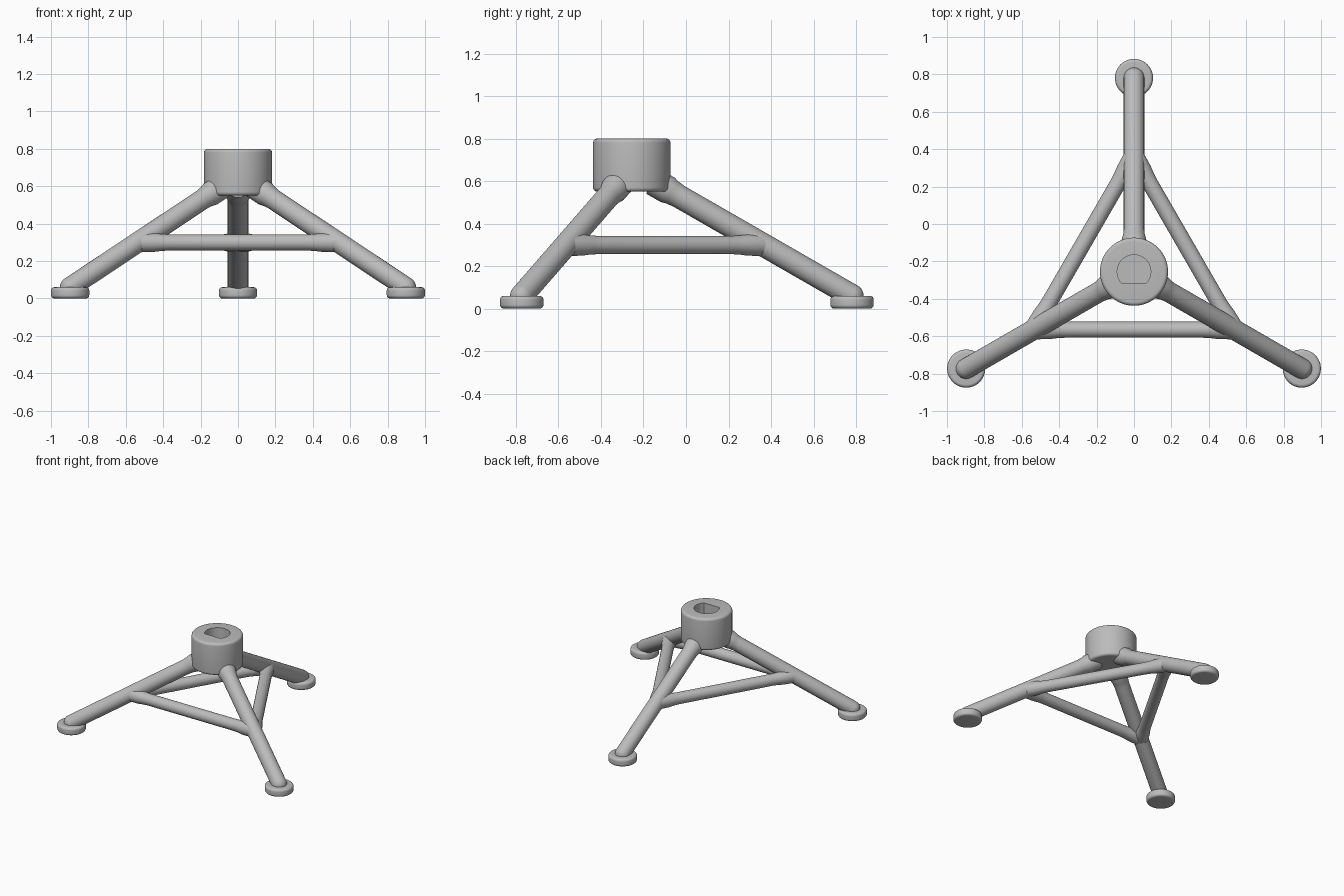
import bpy
import bmesh
from math import radians, sin, cos, pi
from mathutils import Vector

cube = bpy.data.objects.get("Cube")
if cube:
    bpy.data.objects.remove(cube, do_unlink=True)

HUB = Vector((0, -0.255, 0))
FOOT_R, BRACE_R = 1.036, 0.62

grey = bpy.data.materials.new("plain grey")
grey.use_nodes = True
grey.diffuse_color = (0.5, 0.5, 0.5, 1)
grey.node_tree.nodes["Principled BSDF"].inputs["Base Color"].default_value = (0.5, 0.5, 0.5, 1)


def finish(name, bm):
    bmesh.ops.recalc_face_normals(bm, faces=bm.faces)
    mesh = bpy.data.meshes.new(name)
    bm.to_mesh(mesh)
    bm.free()
    mesh.materials.append(grey)
    obj = bpy.data.objects.new(name, mesh)
    bpy.context.collection.objects.link(obj)
    return obj


def smooth(obj):
    bpy.ops.object.select_all(action='DESELECT')
    obj.select_set(True)
    bpy.context.view_layer.objects.active = obj
    bpy.ops.object.shade_smooth_by_angle(angle=radians(35))


def lathe(name, start, axis, profile, sides=40):
    """Closed solid of revolution; profile holds (distance along axis, radius)."""
    rot = axis.to_track_quat('Z', 'Y')
    bm = bmesh.new()
    rings = [[bm.verts.new(start + rot @ Vector((r * cos(2 * pi * i / sides),
                                                 r * sin(2 * pi * i / sides), d)))
              for i in range(sides)] for d, r in profile]
    for a, b in zip(rings, rings[1:]):
        for i in range(sides):
            j = (i + 1) % sides
            bm.faces.new((a[i], a[j], b[j], b[i]))
    bm.faces.new(rings[0])
    bm.faces.new(rings[-1])
    return finish(name, bm)


def rounded(radius, height, edge, steps=6):
    """Disc profile with rounded rims."""
    arc = [(edge * (1 - cos(a)), radius - edge * (1 - sin(a)))
           for a in (pi / 2 * k / steps for k in range(steps + 1))]
    return arc + [(height - d, r) for d, r in reversed(arc)]


def on_leg(angle, r):
    """Point on a leg's centre line at distance r from the hub axis."""
    return HUB + Vector((r * cos(angle), r * sin(angle), 0.06 + 0.575 * (FOOT_R - r)))


# Hub with a D-shaped socket in its top
UP = Vector((0, 0, 1))
hub = lathe("hub", HUB + UP * 0.55, UP, rounded(0.182, 0.25, 0.02), 64)
bm = bmesh.new()
outline = [bm.verts.new(HUB + Vector((0.09 * cos(a), max(0.09 * sin(a), -0.06), 0.66)))
           for a in (radians(-41.8 + k * 263.6 / 32) for k in range(33))]
face = bm.faces.new(outline)
walls = bmesh.ops.extrude_face_region(bm, geom=[face])
bmesh.ops.translate(bm, vec=(0, 0, 0.3),
                    verts=[v for v in walls["geom"] if isinstance(v, bmesh.types.BMVert)])
cutter = finish("socket_cutter", bm)
cutter.hide_render = True
cut = hub.modifiers.new("socket", 'BOOLEAN')
cut.operation = 'DIFFERENCE'
cut.solver = 'EXACT'
cut.object = cutter
bpy.context.view_layer.objects.active = hub
bpy.ops.object.modifier_apply(modifier=cut.name)
bpy.data.objects.remove(cutter, do_unlink=True)
smooth(hub)

angles = {"back": radians(90), "right": radians(210), "left": radians(330)}
for side, ang in angles.items():
    # Round foot pad
    foot = on_leg(ang, FOOT_R)
    foot.z = 0
    smooth(lathe(side + "_foot", foot, UP, rounded(0.102, 0.06, 0.018), 48))

    # Sloping leg, flared at the hub and domed inside the foot
    top, end = on_leg(ang, 0.1), on_leg(ang, FOOT_R)
    length = (end - top).length
    dome = [(length + 0.055 * sin(a), 0.055 * cos(a))
            for a in (radians(k * 12) for k in range(8))]
    leg = lathe(side + "_leg", top, end - top,
                [(0, 0.066), (0.08, 0.066), (0.105, 0.059), (0.14, 0.055)] + dome)
    # Keep the dome from dipping under the foot pad
    for v in leg.data.vertices:
        v.co.z = max(v.co.z, 0.01)
    smooth(leg)

    # Horizontal brace to the next leg, flared at both ends
    a, b = on_leg(ang, BRACE_R), on_leg(ang + radians(120), BRACE_R)
    span = (b - a).length
    flare = [(0, 0.052), (0.09, 0.05), (0.13, 0.045), (0.17, 0.043)]
    smooth(lathe(side + "_brace", a, b - a,
                 flare + [(span - d, r) for d, r in reversed(flare)], 32))
